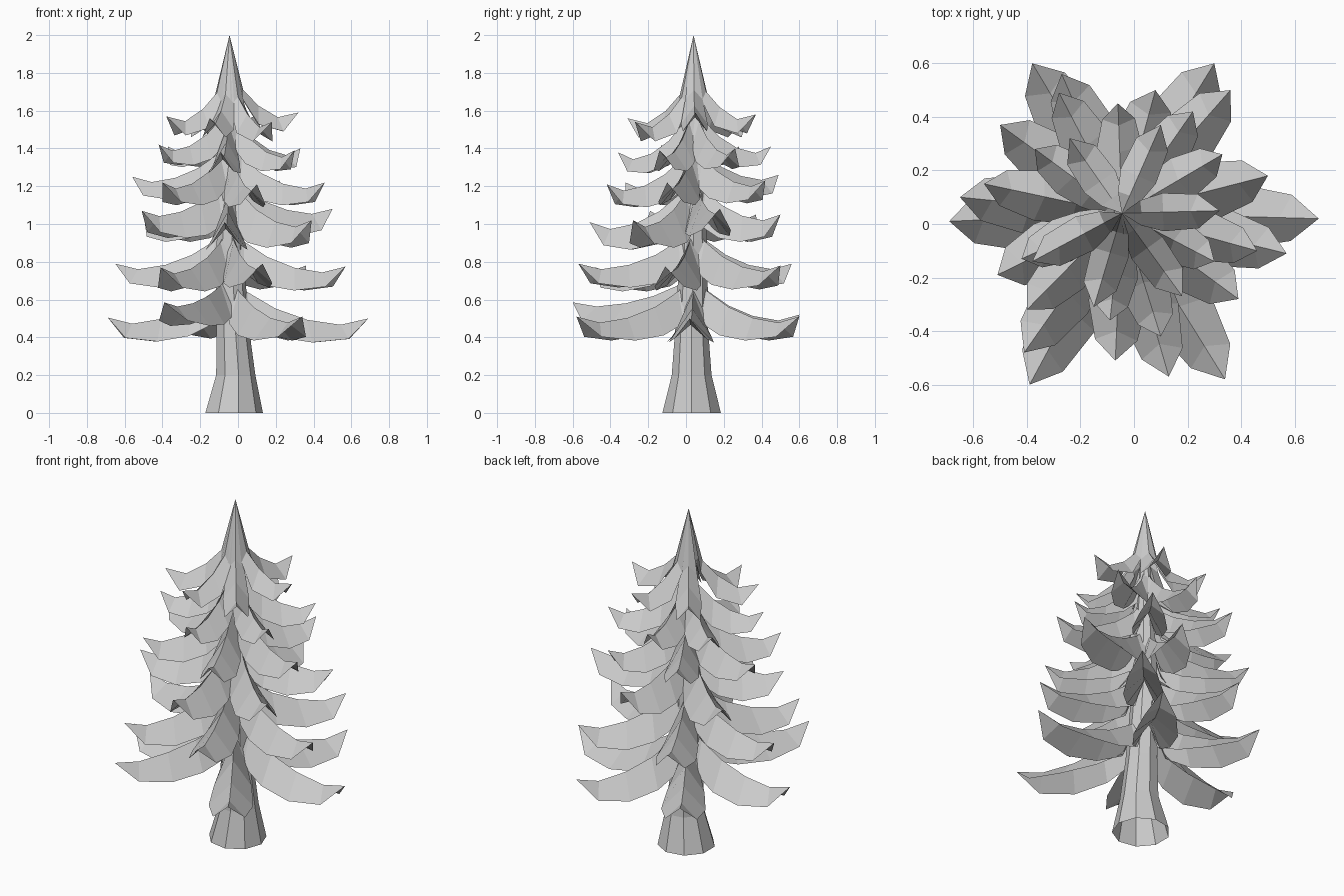
import bpy, bmesh
from math import sin, cos, pi
from mathutils import Vector

if "Cube" in bpy.data.objects:
    bpy.data.objects.remove(bpy.data.objects["Cube"])

CX, CY = -0.045, 0.04


def make_object(name, bm):
    bmesh.ops.recalc_face_normals(bm, faces=bm.faces)
    me = bpy.data.meshes.new(name)
    bm.to_mesh(me)
    bm.free()
    ob = bpy.data.objects.new(name, me)
    bpy.context.collection.objects.link(ob)
    return ob


# trunk: faceted tapered open column (z, radius, x, y)
bm = bmesh.new()
SIDES = 9
rings = []
for z, r, x, y in [(0, .157, -.025, .03), (.2, .107, -.015, .03), (.45, .088, -.03, .03),
                   (.85, .075, CX, CY), (1.25, .055, CX, CY), (1.65, .03, CX, CY)]:
    rings.append([bm.verts.new((x + r * cos(2 * pi * (i + .5) / SIDES + pi),
                                y + r * sin(2 * pi * (i + .5) / SIDES + pi), z)) for i in range(SIDES)])
for a, b in zip(rings, rings[1:]):
    for i in range(SIDES):
        j = (i + 1) % SIDES
        bm.faces.new((a[i], a[j], b[j], b[i]))
make_object("trunk", bm)

# branch stations: distance fraction, ridge height factor, half width, edge drop, edge distance fraction
BOUGH = [(.0, 1.0, .25, .08, .05), (.13, .58, .55, .17, .14), (.33, .22, .85, .15, .34),
         (.56, -.03, 1.0, .12, .60), (.80, -.14, .72, .075, .86)]
CROWN = [(.0, 1.0, .0, .0, .0), (.20, .29, .62, .05, .19), (.42, .09, .95, .10, .42),
         (.70, -.06, .85, .075, .78)]


def add_branch(bm, tip, root_z, width, stations, drop_scale):
    # drooping folded leaf: ridge line with two hanging flanks, pointed upturned tip
    tip = Vector(tip)
    base = Vector((CX, CY, 0))
    out = Vector((tip.x - CX, tip.y - CY, 0))
    side = Vector((-out.y, out.x, 0)).normalized()
    rows = []
    for t, f, w, d, te in stations:
        z = tip.z + f * (root_z - tip.z)
        ridge = bm.verts.new(base + out * t + Vector((0, 0, z)))
        edges = [ridge, ridge] if w == 0 else [
            bm.verts.new(base + out * te + side * s * w * width + Vector((0, 0, z - d * drop_scale)))
            for s in (1, -1)]
        rows.append((edges[0], ridge, edges[1]))
    end = bm.verts.new(tip)
    rows.append((end, end, end))
    for a, b in zip(rows, rows[1:]):
        for k in (0, 1):
            quad = list(dict.fromkeys((a[k], a[k + 1], b[k + 1], b[k])))
            bm.faces.new(quad)


# tiers: name, root height, leaf half width, stations, drop scale, tips
TIERS = [
    ("bottom_branches", .74, .12, BOUGH, 1.0,
     [(.69, .02, .50), (.30, .60, .51), (-.38, .60, .52), (-.69, .01, .505),
      (-.39, -.60, .585), (.34, -.58, .51)]),
    ("second_branches", 1.0, .11, BOUGH, 1.0,
     [(.57, -.11, .775), (.36, .50, .78), (-.27, .56, .79), (-.65, .10, .79),
      (-.41, -.48, .77), (.13, -.57, .79)]),
    ("third_branches", 1.27, .11, BOUGH, 1.15,
     [(.50, .18, 1.08), (.08, .50, 1.05), (-.50, .37, 1.05), (-.51, -.19, 1.07),
      (-.07, -.51, 1.01), (.39, -.28, 1.02)]),
    ("fourth_branches", 1.45, .095, BOUGH, .95,
     [(.46, -.10, 1.22), (.22, .42, 1.23), (-.28, .49, 1.26), (-.56, .15, 1.25),
      (-.40, -.32, 1.22), (.10, -.42, 1.21)]),
    ("fifth_branches", 1.65, .085, BOUGH, .85,
     [(.33, .26, 1.40), (-.06, .45, 1.41), (-.37, .28, 1.41), (-.42, -.13, 1.42),
      (-.09, -.36, 1.38), (.30, -.14, 1.39)]),
    ("crown_branches", 2.0, .075, CROWN, 1.0,
     [(.32, .05, 1.59), (.10, .37, 1.58), (-.24, .32, 1.56), (-.38, -.14, 1.57),
      (-.15, -.31, 1.56), (.18, -.27, 1.54)]),
]
for name, root_z, width, stations, drop, tips in TIERS:
    bm = bmesh.new()
    for tip in tips:
        add_branch(bm, tip, root_z, width, stations, drop)
    make_object(name, bm)
